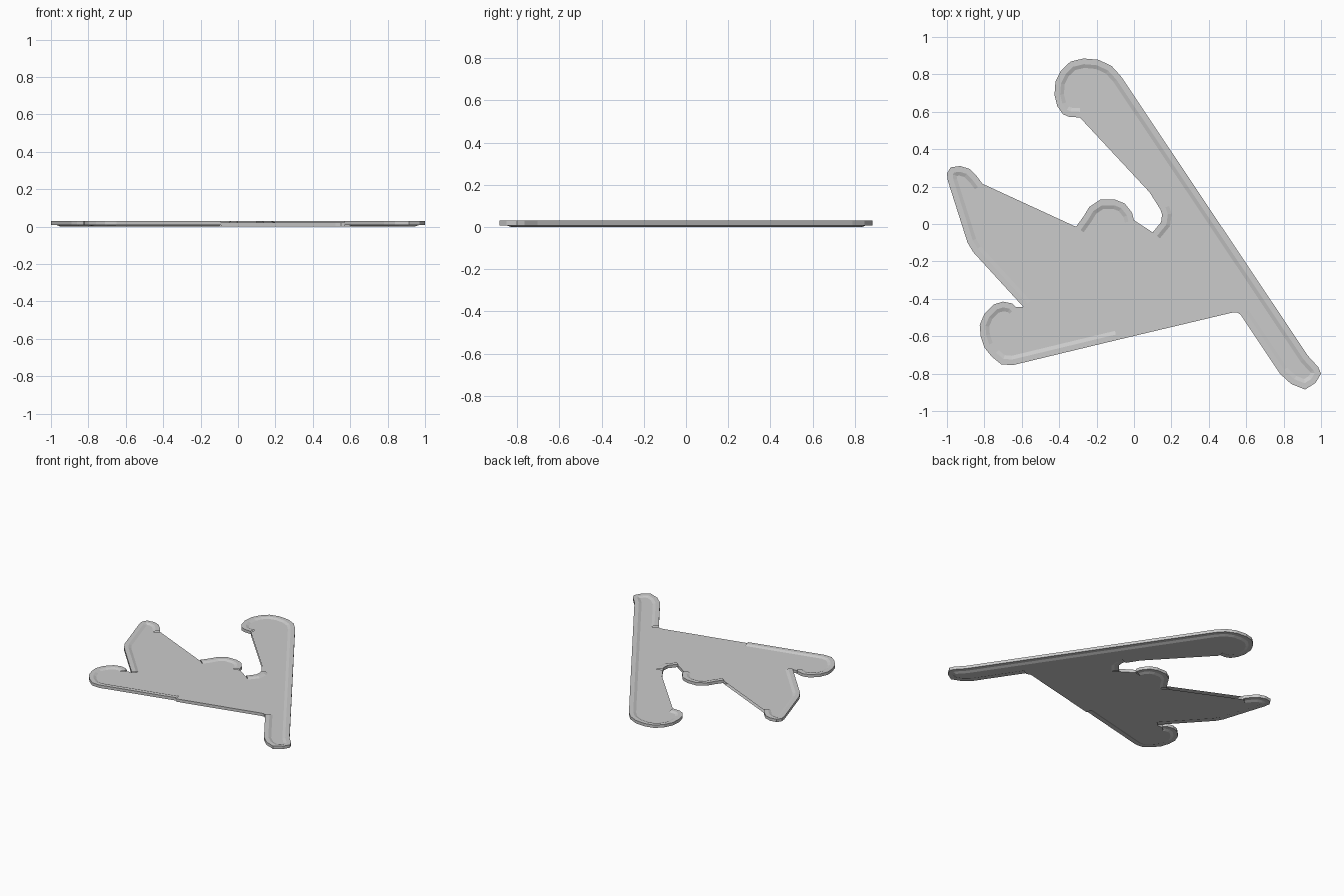
import bpy
from mathutils import Vector
from mathutils.geometry import tessellate_polygon

if "Cube" in bpy.data.objects:
    bpy.data.objects.remove(bpy.data.objects["Cube"])

# Rimmed edge runs, counter-clockwise around the plate
RUNS = [
    [(.57, -.485), (.78, -.8), (.84, -.855), (.915, -.885), (.97, -.85), (1, -.8), (.985, -.765),
     (.93, -.705), (-.07, .79), (-.12, .845), (-.19, .878), (-.27, .885), (-.34, .868), (-.39, .82),
     (-.42, .76), (-.425, .69), (-.41, .63), (-.38, .587), (-.345, .572), (-.29, .57)],
    [(.14, .08), (.15, .05), (.145, .01), (.1, -.045)],
    [(0, .02), (-.01, .06), (-.05, .11), (-.1, .13), (-.18, .13), (-.24, .09), (-.27, .04), (-.31, -.015)],
    [(-.81, .215), (-.84, .255), (-.88, .295), (-.93, .31), (-.98, .303), (-1, .27), (-.995, .23),
     (-.89, -.1), (-.86, -.15), (-.59, -.445)],
    [(-.63, -.445), (-.65, -.425), (-.7, -.415), (-.75, -.43), (-.8, -.48), (-.825, -.54), (-.82, -.6),
     (-.8, -.66), (-.76, -.71), (-.71, -.75), (-.65, -.755), (-.6, -.743), (-.09, -.62)],
]
# Recessed wall paths behind the straight edge after each run
WALLS = [
    [(-.2, .6), (-.13, .6), (0, .38), (.083, .17)],
    [],
    [(-.38, -.05), (-.46, -.06), (-.56, -.04), (-.65, .01), (-.73, .1)],
    [],
    [(.52, -.475), (.55, -.472)],
]
# Corners of the sheet itself between runs
CORNERS = [[(.083, .17)], [], [], [], [(.52, -.475), (.55, -.472)]]

TOP, FLOOR, LIP, BASE = .03, .022, .008, 0


def inset(run, dist):
    """Offset an open run to its left side with mitred corners."""
    pts = [Vector(p) for p in run]
    normals = []
    for a, b in zip(pts, pts[1:]):
        d = (b - a).normalized()
        normals.append(Vector((-d.y, d.x)))
    out = []
    for i, p in enumerate(pts):
        n0, n1 = normals[max(i - 1, 0)], normals[min(i, len(normals) - 1)]
        m = (n0 + n1).normalized()
        out.append(tuple(p + m * dist / max(m.dot(n0), .6)))
    return out


verts, faces = [], []


def ribbon(lower, lz, upper, uz):
    base, n = len(verts), len(lower)
    verts.extend((x, y, lz) for x, y in lower)
    verts.extend((x, y, uz) for x, y in upper)
    for i in range(n - 1):
        faces.append((base + i, base + i + 1, base + n + i + 1, base + n + i))


def sheet(loop, z, flip=False):
    base = len(verts)
    verts.extend((x, y, z) for x, y in loop)
    for t in tessellate_polygon([[Vector((x, y, 0)) for x, y in loop]]):
        a, b, c = (Vector(loop[i]) for i in t)
        up = (b - a).cross(c - a) > 0
        faces.append(tuple(base + i for i in (t if up != flip else t[::-1])))


floor_loop = []
for k, run in enumerate(RUNS):
    mid, inner = inset(run, .03), inset(run, .05)
    # Outer wall, flange and slope, top and underside
    ribbon(run, LIP, run, TOP)
    ribbon(run, TOP, mid, TOP)
    ribbon(mid, TOP, inner, FLOOR)
    ribbon(mid, LIP, run, LIP)
    ribbon(inner, BASE, mid, LIP)
    # Wall between the two sheets
    path = [run[-1]] + WALLS[k] + [RUNS[(k + 1) % len(RUNS)][0]]
    ribbon(path, BASE, path, FLOOR)
    floor_loop += [run[0]] + inner + [run[-1]] + CORNERS[k]

# Floor of the tray and its underside
sheet(floor_loop, FLOOR)
sheet(floor_loop, BASE, flip=True)

mesh = bpy.data.meshes.new("flat_plate")
mesh.from_pydata(verts, [], faces)
plate = bpy.data.objects.new("flat_plate", mesh)
bpy.context.collection.objects.link(plate)
